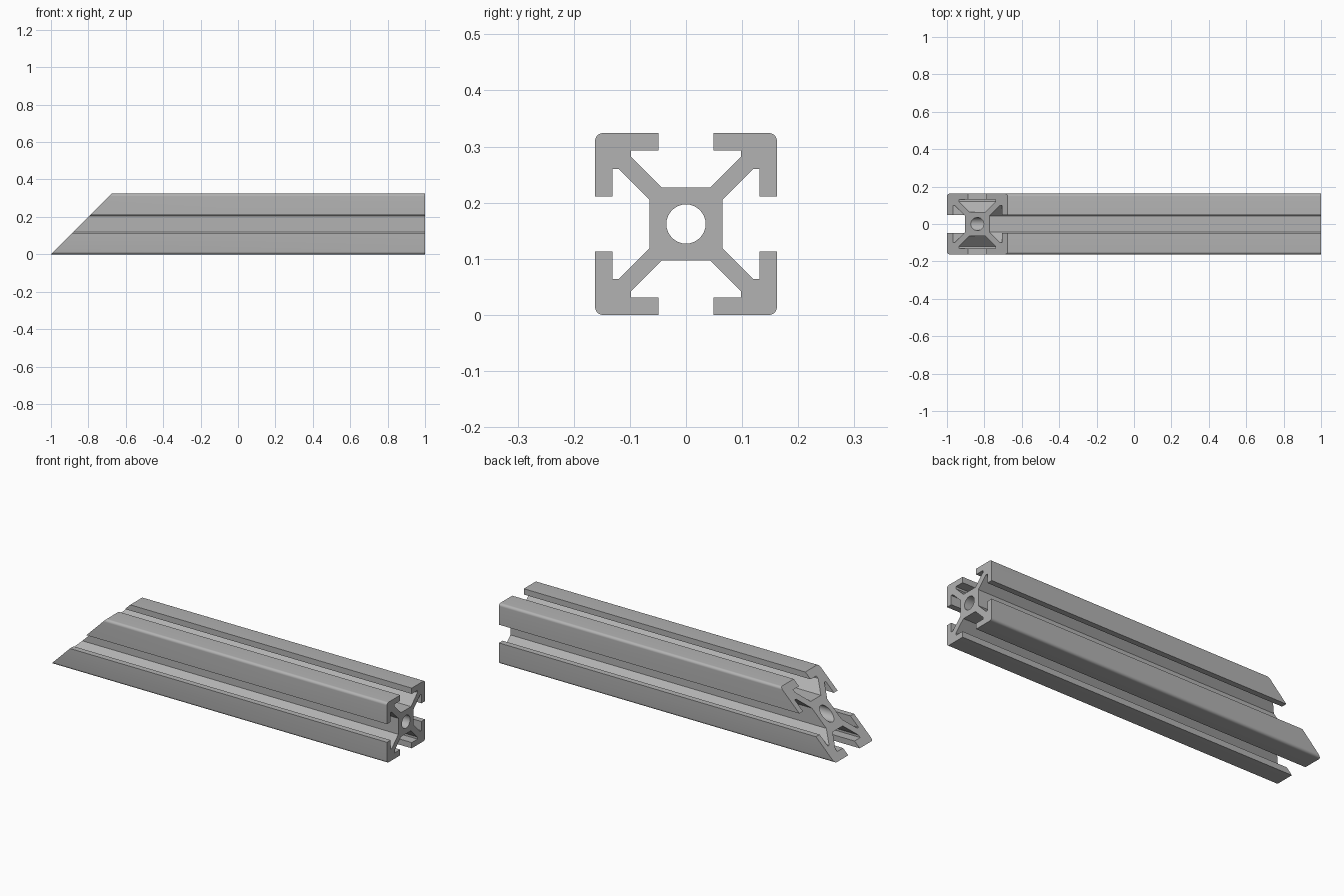
import bpy, bmesh, math
from mathutils import Vector

if "Cube" in bpy.data.objects:
    bpy.data.objects.remove(bpy.data.objects["Cube"], do_unlink=True)

HALF = 0.162      # half width of the bar
CORE = 0.065      # half width of the core
LIP = 0.131       # inside of the slot lips
SLOT = 0.049      # half width of the slot opening
RADIUS = 0.014    # outer corner radius
BORE = 0.035      # centre hole radius

aluminium = bpy.data.materials.new("aluminium grey")
aluminium.use_nodes = True
colour = (0.45, 0.45, 0.45, 1)
aluminium.diffuse_color = colour
aluminium.node_tree.nodes["Principled BSDF"].inputs["Base Color"].default_value = colour


def arc(centre, radius, start, end, steps):
    angles = [start + (end - start) * i / steps for i in range(steps + 1)]
    return [(centre + radius * math.cos(a), centre + radius * math.sin(a)) for a in angles]


# One quarter of the section: half an arm, the rounded corner, the mirrored half
half_arm = [(CORE, 0.043), (0.12, 0.098), (LIP, 0.098), (LIP, SLOT), (HALF, SLOT)]
quarter = (half_arm + arc(HALF - RADIUS, RADIUS, 0, math.pi / 2, 8)
           + [(z, y) for y, z in reversed(half_arm)])
outline = []
for turn in range(4):
    outline += quarter
    quarter = [(-z, y) for y, z in quarter]
bore = arc(0, BORE, 0, 2 * math.pi, 32)[:-1]

# Extrude both loops from the square end to the 45 degree mitre
bm = bmesh.new()
square_end, mitre_end = [], []
for loop in (outline, bore):
    right = [bm.verts.new((1, y, z + HALF)) for y, z in loop]
    left = [bm.verts.new((-1 + z + HALF, y, z + HALF)) for y, z in loop]
    for i in range(len(loop)):
        j = (i + 1) % len(loop)
        bm.faces.new((right[i], right[j], left[j], left[i]))
        square_end.append(bm.edges.get((right[i], right[j])))
        mitre_end.append(bm.edges.get((left[i], left[j])))

# Close the ends around the bore
for edges, normal in ((square_end, (1, 0, 0)), (mitre_end, (-1, 0, 1))):
    bmesh.ops.triangle_fill(bm, edges=edges, use_beauty=True, normal=Vector(normal).normalized())
bmesh.ops.recalc_face_normals(bm, faces=bm.faces)

mesh = bpy.data.meshes.new("slotted_bar")
bm.to_mesh(mesh)
bm.free()
mesh.materials.append(aluminium)
bar = bpy.data.objects.new("slotted_bar", mesh)
bpy.context.collection.objects.link(bar)
bpy.context.view_layer.objects.active = bar
bar.select_set(True)
bpy.ops.object.shade_smooth_by_angle(angle=math.radians(30))
